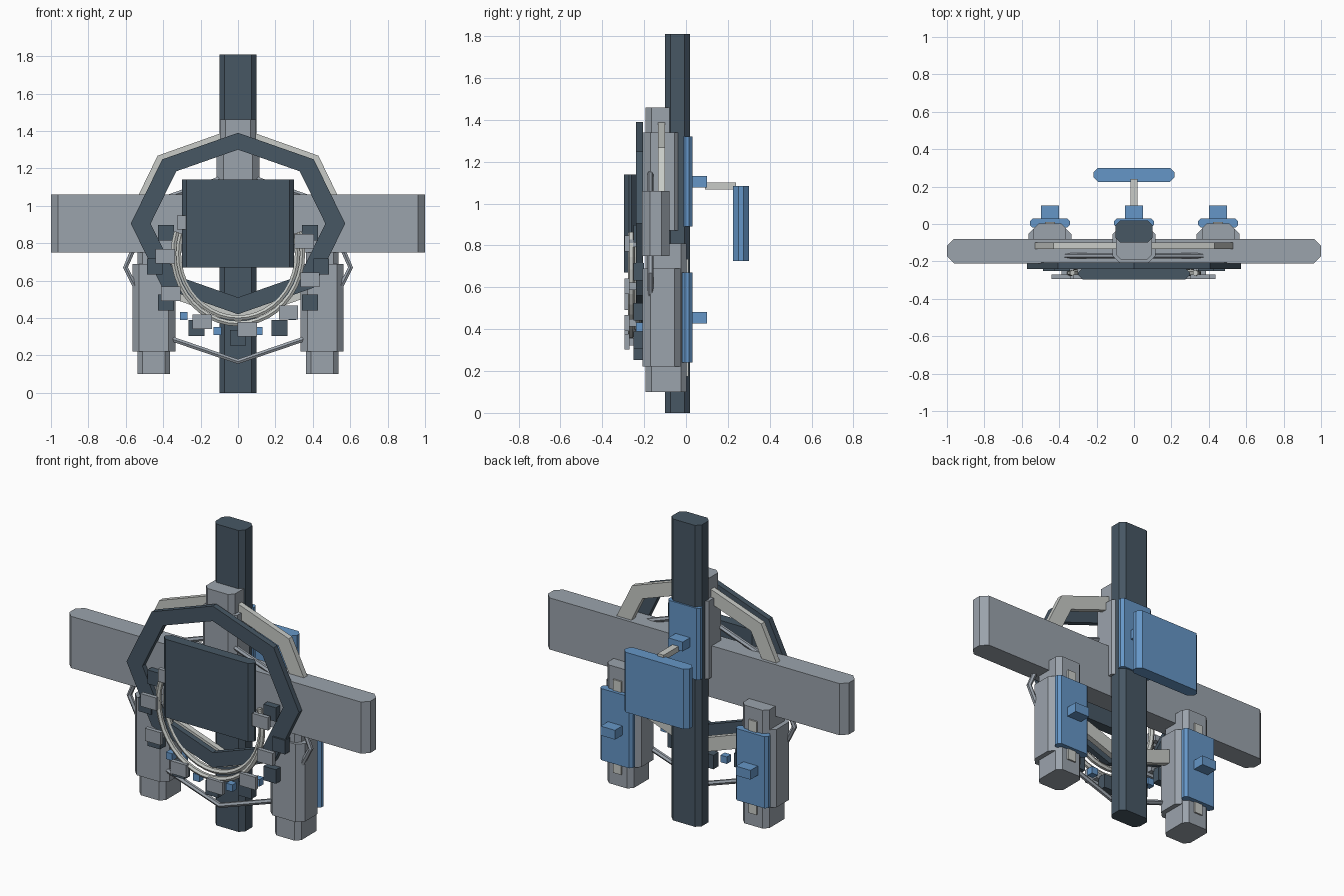
import bpy, math
from mathutils import Vector

if "Cube" in bpy.data.objects:
    bpy.data.objects.remove(bpy.data.objects["Cube"])


def material(name, rgb):
    def lin(c):
        c /= 255
        return c / 12.92 if c <= 0.04045 else ((c + 0.055) / 1.055) ** 2.4
    m = bpy.data.materials.new(name)
    m.diffuse_color = (*[lin(c) for c in rgb], 1)
    m.use_nodes = True
    m.node_tree.nodes["Principled BSDF"].inputs["Base Color"].default_value = m.diffuse_color
    return m


SLATE = material("dark slate", (71, 87, 100))
GREY = material("mid grey", (155, 163, 172))
LIGHT = material("light grey", (200, 203, 199))
BLUE = material("blue", (101, 150, 199))


def make(name, verts, faces, mat):
    me = bpy.data.meshes.new(name)
    me.from_pydata(verts, [], faces)
    me.materials.append(mat)
    me.update()
    ob = bpy.data.objects.new(name, me)
    bpy.context.collection.objects.link(ob)
    return ob


def block(name, x, y, z, mat, c=0.0):
    """Upright box over the given ranges, its vertical edges chamfered by c."""
    (x0, x1), (y0, y1), (z0, z1) = x, y, z
    if c:
        p = [(x0 + c, y0), (x1 - c, y0), (x1, y0 + c), (x1, y1 - c),
             (x1 - c, y1), (x0 + c, y1), (x0, y1 - c), (x0, y0 + c)]
    else:
        p = [(x0, y0), (x1, y0), (x1, y1), (x0, y1)]
    n = len(p)
    verts = [(a, b, z0) for a, b in p] + [(a, b, z1) for a, b in p]
    faces = [(i, (i + 1) % n, (i + 1) % n + n, i + n) for i in range(n)]
    faces += [tuple(reversed(range(n))), tuple(range(n, 2 * n))]
    return make(name, verts, faces, mat)


def ring(name, outer, inner, zc, y0, y1, mat, n=8):
    """Flat polygonal frame with a corner at the top."""
    verts = []
    for (rx, rz), y in ((outer, y0), (inner, y0), (inner, y1), (outer, y1)):
        for i in range(n):
            a = math.tau * i / n
            verts.append((rx * math.sin(a), y, zc + rz * math.cos(a)))
    faces = []
    for k in range(4):
        for i in range(n):
            j, m = (i + 1) % n, (k + 1) % 4
            faces.append((k * n + i, m * n + i, m * n + j, k * n + j))
    return make(name, verts, faces, mat)


def tube(name, pts, r, mat, sides=6):
    """Round bar along a path lying in an upright plane."""
    pts = [Vector(p) for p in pts]
    verts, faces, n = [], [], len(pts)
    for i, p in enumerate(pts):
        t = (pts[min(i + 1, n - 1)] - pts[max(i - 1, 0)]).normalized()
        u = Vector((0, 1, 0))
        v = t.cross(u)
        for s in range(sides):
            a = math.tau * s / sides
            verts.append(p + r * (math.cos(a) * u + math.sin(a) * v))
    for i in range(n - 1):
        for s in range(sides):
            t = (s + 1) % sides
            faces.append((i * sides + s, i * sides + t,
                          (i + 1) * sides + t, (i + 1) * sides + s))
    faces += [tuple(reversed(range(sides))),
              tuple(range((n - 1) * sides, n * sides))]
    return make(name, verts, faces, mat)


# Main post and crossbar
block("post", (-0.1, 0.1), (-0.1, 0.02), (0, 1.81), SLATE, 0.027)
block("crossbar", (-1, 1), (-0.21, -0.08), (0.75, 1.06), GREY, 0.037)

# Three sliding units: rod, sleeve, rear rail, plate and knob
for label, cx, cz, rw in (("left", -0.45, 0.455, 0.087),
                          ("right", 0.45, 0.455, 0.087),
                          ("centre", 0, 1.105, 0.095)):
    def part(name, w, y, h, mat, c=0.0, dz=0.0):
        block(f"{label}_{name}", (cx - w, cx + w), y,
              (cz + dz - h, cz + dz + h), mat, c)
    part("rod", rw, (-0.193, 0.003), 0.355, GREY, 0.027)
    part("sleeve", 0.115, (-0.207, -0.017), 0.234, GREY, 0.037)
    part("rail", 0.027, (-0.02, 0.012), 0.28, LIGHT)
    part("plate", 0.107, (-0.02, 0.03), 0.215, BLUE, 0.015)
    part("knob", 0.048, (0.02, 0.1), 0.028, BLUE, 0, 0.0)

# Rear panel on its arm
block("rear_arm", (-0.02, 0.02), (0.09, 0.24), (1.067, 1.1), LIGHT)
block("rear_panel", (-0.217, 0.217), (0.225, 0.3), (0.725, 1.085), BLUE, 0.025)

# Front panel and the two octagonal frames
block("front_panel", (-0.3, 0.3), (-0.297, -0.235), (0.67, 1.14), SLATE, 0.025)
ring("front_frame", (0.573, 0.485), (0.467, 0.395), 0.905, -0.24, -0.205, SLATE)
ring("back_frame", (0.608, 0.52), (0.51, 0.435), 0.9, -0.133, -0.1, LIGHT)

# Bent linking bars
tube("lower_link", [(-0.36, -0.17, 0.29), (0, -0.17, 0.167),
                    (0.36, -0.17, 0.29)], 0.015, GREY)
for s, side in ((-1, "left"), (1, "right")):
    tube(side + "_side_link", [(s * 0.53, -0.17, 0.53), (s * 0.602, -0.17, 0.67),
                               (s * 0.55, -0.17, 0.79)], 0.015, GREY)
    tube(side + "_upper_link", [(s * 0.08, -0.17, 1.15),
                                (s * 0.42, -0.17, 1.03)], 0.015, GREY)

# Two hanging curved strands
for name, rx, rz, y in (("outer_strand", 0.345, 0.375, -0.262),
                        ("inner_strand", 0.318, 0.345, -0.23)):
    path = []
    for i in range(25):
        a = math.radians(-108 + 9 * i)
        path.append((rx * math.sin(a), y, 0.745 - rz * math.cos(a)))
    tube(name, path, 0.016, LIGHT)

# Small grey tags in front of the strands
for i, (x, z) in enumerate(((-0.3, 0.91), (-0.39, 0.73), (-0.36, 0.53),
                            (-0.19, 0.38), (0.05, 0.34), (0.27, 0.43),
                            (0.385, 0.605), (0.353, 0.81))):
    w = 0.025 if i == 0 else 0.052
    block(f"tag_{i}", (x - w, x + w), (-0.295, -0.27),
          (z - 0.038, z + 0.038), GREY)
    block(f"tag_peg_{i}", (x * 0.95 - 0.018, x * 0.95 + 0.018), (-0.275, -0.24),
          (z - 0.018, z + 0.018), GREY)

# Dark cubes around the strands, mirrored left and right
for i, (x, z) in enumerate(((0.385, 0.855), (0.445, 0.675), (0.385, 0.483),
                            (0.222, 0.347), (0, 0.295))):
    for s in ((-1, 1) if x else (1,)):
        block(f"cube_{i}_{'left' if s < 0 else 'right'}",
              (s * x - 0.042, s * x + 0.042), (-0.25, -0.2),
              (z - 0.042, z + 0.042), SLATE)

# Little blue beads between the cubes
for i, (x, z) in enumerate(((0.29, 0.41), (0.11, 0.33))):
    for s in (-1, 1):
        block(f"bead_{i}_{'left' if s < 0 else 'right'}",
              (s * x - 0.021, s * x + 0.021), (-0.24, -0.2),
              (z - 0.021, z + 0.021), BLUE)
